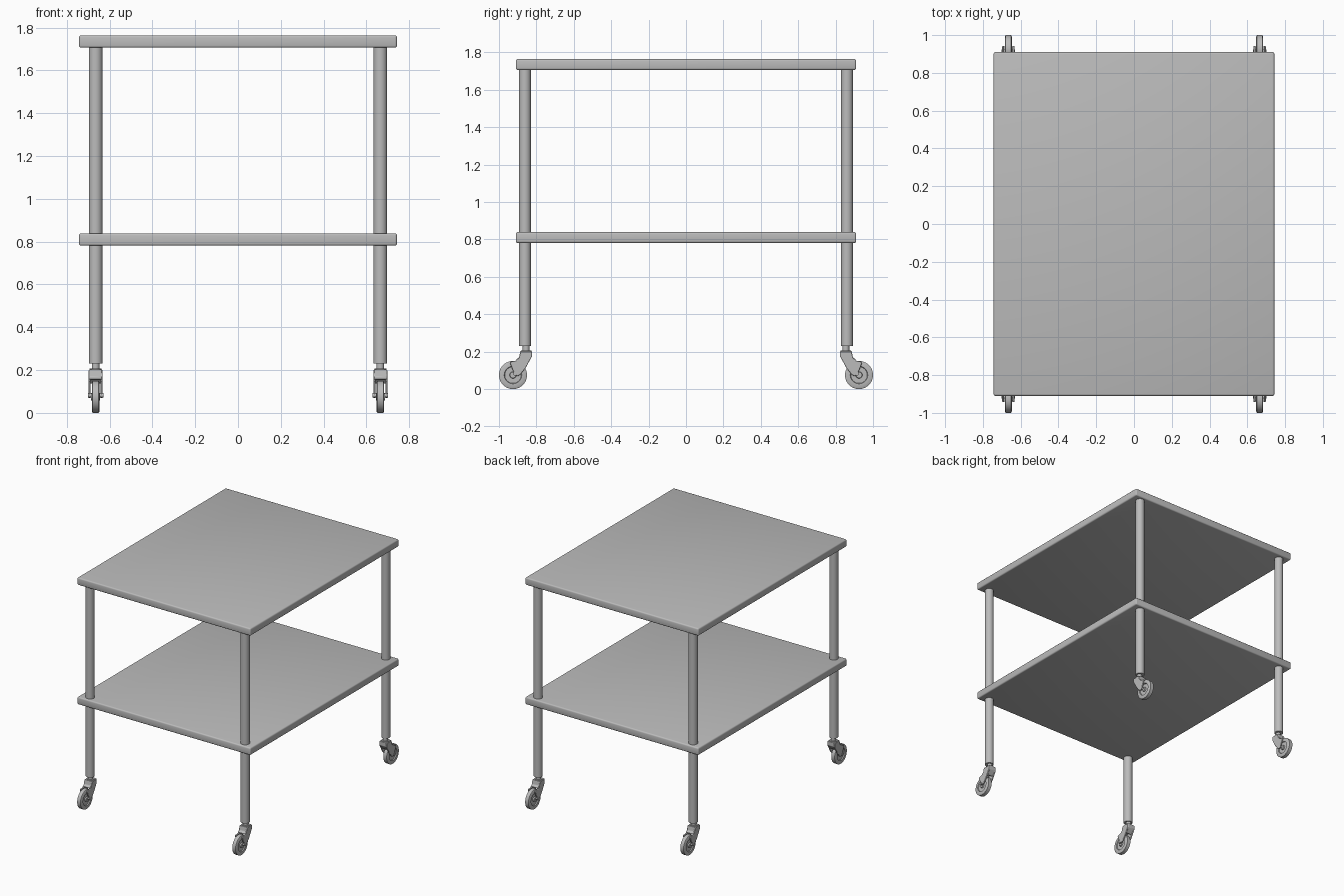
import bpy
import bmesh
import math
from mathutils import Vector

cube = bpy.data.objects.get("Cube")
if cube:
    bpy.data.objects.remove(cube, do_unlink=True)

# One grey for the whole trolley
grey = bpy.data.materials.new("plain_grey")
grey.use_nodes = True
colour = (0.5, 0.5, 0.5, 1)
grey.diffuse_color = colour
grey.node_tree.nodes["Principled BSDF"].inputs["Base Color"].default_value = colour


def finish(bm, name, smooth=True):
    """Turn a bmesh into a named, coloured object."""
    bmesh.ops.recalc_face_normals(bm, faces=bm.faces[:])
    mesh = bpy.data.meshes.new(name)
    bm.to_mesh(mesh)
    bm.free()
    mesh.materials.append(grey)
    obj = bpy.data.objects.new(name, mesh)
    bpy.context.collection.objects.link(obj)
    if smooth:
        bpy.ops.object.select_all(action="DESELECT")
        obj.select_set(True)
        bpy.context.view_layer.objects.active = obj
        bpy.ops.object.shade_smooth_by_angle(angle=math.radians(35))
    return obj


def lathe(name, profile, centre, axis, steps=40):
    """Spin (along, radius) points around the x or z axis."""
    bm = bmesh.new()
    along = Vector((1, 0, 0)) if axis == "x" else Vector((0, 0, 1))
    out = Vector((0, 1, 0))
    verts = [bm.verts.new(along * a + out * r) for a, r in profile]
    edges = [bm.edges.new(pair) for pair in zip(verts, verts[1:])]
    bmesh.ops.spin(bm, geom=verts + edges, cent=(0, 0, 0), axis=along,
                   angle=math.tau, steps=steps)
    bmesh.ops.remove_doubles(bm, verts=bm.verts[:], dist=1e-5)
    bmesh.ops.translate(bm, verts=bm.verts[:], vec=centre)
    return finish(bm, name)


def rod(name, x, y, low, high, radius):
    profile = [(low, 0), (low, radius), (high, radius), (high, 0)]
    return lathe(name, profile, (x, y, 0), "z")


def plate(name, outline, x, half, side):
    """Extrude a (y, z) outline along x, with softened edges."""
    bm = bmesh.new()
    face = bm.faces.new([bm.verts.new((x - half, y * side, z)) for y, z in outline])
    grown = bmesh.ops.extrude_face_region(bm, geom=[face])["geom"]
    bmesh.ops.translate(bm, vec=(2 * half, 0, 0),
                        verts=[v for v in grown if isinstance(v, bmesh.types.BMVert)])
    obj = finish(bm, name)
    bevel = obj.modifiers.new("soft_edges", "BEVEL")
    bevel.width = 0.003
    bevel.segments = 2
    return obj


def shelf(name, z):
    bm = bmesh.new()
    bmesh.ops.create_cube(bm, size=1)
    bmesh.ops.scale(bm, vec=(1.486, 1.82, 0.058), verts=bm.verts[:])
    bmesh.ops.translate(bm, vec=(0, 0, z), verts=bm.verts[:])
    bmesh.ops.bevel(bm, geom=bm.edges[:], offset=0.01, segments=3,
                    profile=0.5, affect="EDGES")
    return finish(bm, name)


# Shelves
shelf("top_shelf", 1.735)
shelf("lower_shelf", 0.81)

# Wheel section: tyre, recessed web and central hub
half_wheel = [(0.021, 0), (0.021, 0.016), (0.011, 0.018), (0.011, 0.044),
              (0.018, 0.047), (0.018, 0.068), (0.014, 0.075)]
wheel_profile = half_wheel + [(-a, r) for a, r in reversed(half_wheel)]

# Fork cheek outline and solid crown above the wheel, for the rear end
cheek = [(0.825, 0.2), (0.825, 0.172), (0.858, 0.112), (0.885, 0.078),
         (0.902, 0.068), (0.917, 0.078), (0.928, 0.105), (0.943, 0.145),
         (0.908, 0.152), (0.893, 0.168), (0.885, 0.2)]
crown = [(0.824, 0.203), (0.824, 0.172), (0.842, 0.148), (0.855, 0.135),
         (0.875, 0.154), (0.91, 0.157), (0.892, 0.17), (0.886, 0.203)]

# Legs with swivel casters, trailing outwards at each end
for across, x in (("right", -0.665), ("left", 0.665)):
    for end, side in (("front", -1), ("back", 1)):
        tag = f"{end}_{across}"
        y = 0.861 * side
        rod(f"{tag}_leg", x, y, 0.23, 1.72, 0.032)
        rod(f"{tag}_stem", x, 0.855 * side, 0.19, 0.235, 0.018)
        rod(f"{tag}_swivel_collar", x, 0.855 * side, 0.195, 0.207, 0.028)
        plate(f"{tag}_fork_crown", crown, x, 0.03, side)
        for name, offset in (("outer", 0.028), ("inner", -0.028)):
            plate(f"{tag}_{name}_cheek", cheek, x + offset, 0.005, side)
        lathe(f"{tag}_wheel", wheel_profile, (x, 0.925 * side, 0.075), "x", 48)
        rod_profile = [(-0.036, 0), (-0.036, 0.01), (0.036, 0.01), (0.036, 0)]
        lathe(f"{tag}_axle", rod_profile, (x, 0.915 * side, 0.082), "x", 20)
